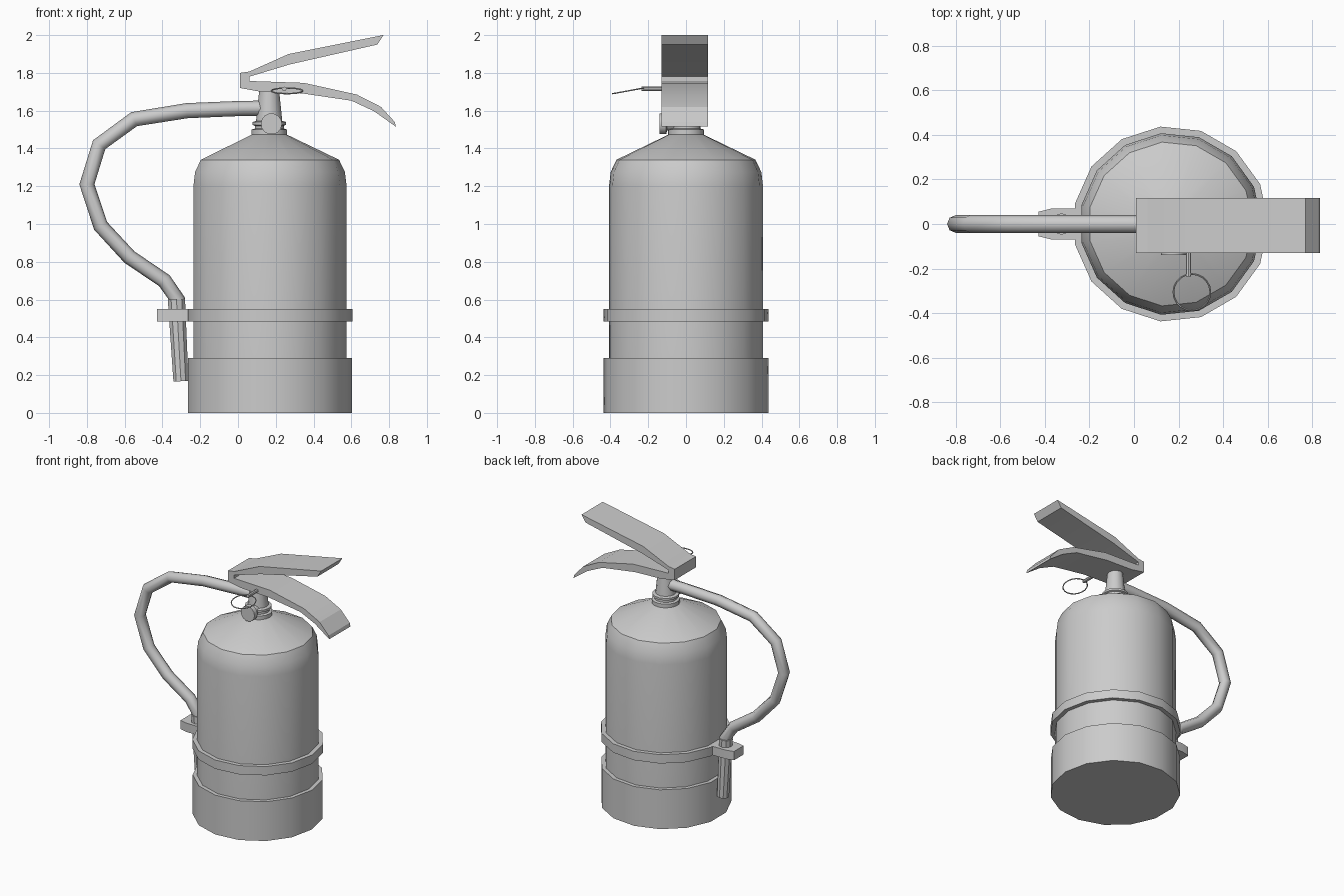
import bpy, bmesh, math
from mathutils import Vector, Matrix

if "Cube" in bpy.data.objects:
    bpy.data.objects.remove(bpy.data.objects["Cube"])

CX = 0.165  # x of the tank axis


def finish(name, bm, angle=35):
    bmesh.ops.recalc_face_normals(bm, faces=bm.faces)
    me = bpy.data.meshes.new(name)
    bm.to_mesh(me)
    bm.free()
    ob = bpy.data.objects.new(name, me)
    bpy.context.collection.objects.link(ob)
    bpy.ops.object.select_all(action='DESELECT')
    ob.select_set(True)
    bpy.context.view_layer.objects.active = ob
    bpy.ops.object.shade_smooth_by_angle(angle=math.radians(angle))
    return ob


def lathe(name, profile, sides, matrix=None, closed=False):
    """Turn (radius, height) points around z; cap the ends or close the loop."""
    bm = bmesh.new()
    rings = []
    for r, z in profile:
        rings.append([bm.verts.new((r * math.cos(a), r * math.sin(a), z))
                      for a in (math.tau * i / sides for i in range(sides))])
    pairs = list(zip(rings, rings[1:]))
    if closed:
        pairs.append((rings[-1], rings[0]))
    else:
        bm.faces.new(rings[0])
        bm.faces.new(rings[-1])
    for a, b in pairs:
        for i in range(sides):
            j = (i + 1) % sides
            bm.faces.new((a[i], a[j], b[j], b[i]))
    bm.transform(matrix or Matrix.Translation((CX, 0, 0)))
    return finish(name, bm)


def extrude(name, points, offset):
    bm = bmesh.new()
    face = bm.faces.new([bm.verts.new(p) for p in points])
    res = bmesh.ops.extrude_face_region(bm, geom=[face], use_keep_orig=True)
    verts = [v for v in res['geom'] if isinstance(v, bmesh.types.BMVert)]
    bmesh.ops.translate(bm, verts=verts, vec=offset)
    return finish(name, bm, 15)


def along(start, end):
    """Matrix taking the z axis onto the line start -> end."""
    d = Vector(end) - Vector(start)
    return Matrix.Translation(start) @ d.to_track_quat('Z', 'Y').to_matrix().to_4x4()


def tube(name, points, radius):
    cu = bpy.data.curves.new(name, 'CURVE')
    cu.dimensions = '3D'
    cu.bevel_depth = radius
    cu.bevel_resolution = 2
    cu.use_fill_caps = True
    sp = cu.splines.new('POLY')
    sp.points.add(len(points) - 1)
    for p, (x, z) in zip(sp.points, points):
        p.co = (x, 0, z, 1)
    ob = bpy.data.objects.new(name, cu)
    bpy.context.collection.objects.link(ob)
    bpy.ops.object.select_all(action='DESELECT')
    ob.select_set(True)
    bpy.context.view_layer.objects.active = ob
    bpy.ops.object.convert(target='MESH')
    bpy.ops.object.shade_smooth_by_angle(angle=math.radians(50))


# Tank, base boot and strap: all fifteen-sided
lathe("tank", [(0.41, 0.02), (0.41, 1.2), (0.401, 1.275), (0.37, 1.34), (0.09, 1.475)], 15)
lathe("base_boot", [(0.438, 0), (0.438, 0.29)], 15)
lathe("strap", [(0.405, 0.485), (0.44, 0.485), (0.44, 0.55), (0.405, 0.55)], 15, closed=True)

# Clip on the strap that holds the nozzle
half = [(-0.235, 0.07), (-0.37, 0.07), (-0.43, 0.055)]
outline = half + [(x, -y) for x, y in reversed(half)]
extrude("nozzle_clip", [(x, y, 0.485) for x, y in outline], (0, 0, 0.065))

# Neck collar and tapered valve
lathe("neck_collar", [(0.095, 1.46), (0.095, 1.5), (0.078, 1.505), (0.078, 1.52),
                      (0.09, 1.525), (0.09, 1.54), (0.072, 1.545)], 15)
lathe("valve", [(0.074, 1.5), (0.052, 1.715)], 12)

# Pressure gauge facing forward
lathe("gauge", [(0.035, 0), (0.035, 0.07), (0.056, 0.075), (0.056, 0.11)], 14,
      along((0.177, -0.03, 1.53), (0.177, -0.14, 1.53)))

# Carrying handle and squeeze lever, one folded side profile
lever = [(0.01, 1.72), (0.01, 1.80), (0.06, 1.807), (0.268, 1.90), (0.77, 2.0), (0.738, 1.95),
         (0.275, 1.845), (0.06, 1.78), (0.06, 1.757), (0.35, 1.747), (0.63, 1.685),
         (0.757, 1.62), (0.83, 1.54), (0.836, 1.515), (0.72, 1.597), (0.6, 1.653),
         (0.335, 1.692), (0.12, 1.70)]
extrude("lever_handles", [(x, -0.13, z) for x, z in lever], (0, 0.247, 0))

# Safety pin and its pull ring
lathe("safety_pin", [(0.012, 0), (0.012, 0.3)], 8, along((0.245, 0.065, 1.715), (0.245, -0.235, 1.715)))
section = [(0.083 + 0.004 * math.cos(a), 0.004 * math.sin(a))
           for a in (math.tau * i / 6 for i in range(6))]
lathe("pull_ring", section, 20,
      Matrix.Translation((0.26, -0.306, 1.705)) @ Matrix.Rotation(0.18, 4, 'X'), closed=True)

# Hose and nozzle
tube("hose", [(0.14, 1.613), (0.02, 1.612), (-0.27, 1.60), (-0.55, 1.555), (-0.735, 1.42),
              (-0.80, 1.21), (-0.727, 0.99), (-0.575, 0.825), (-0.39, 0.70), (-0.32, 0.60),
              (-0.32, 0.55)], 0.04)
lathe("nozzle", [(0.048, 0), (0.042, 0.435)], 10, along((-0.326, 0, 0.602), (-0.302, 0, 0.167)))
